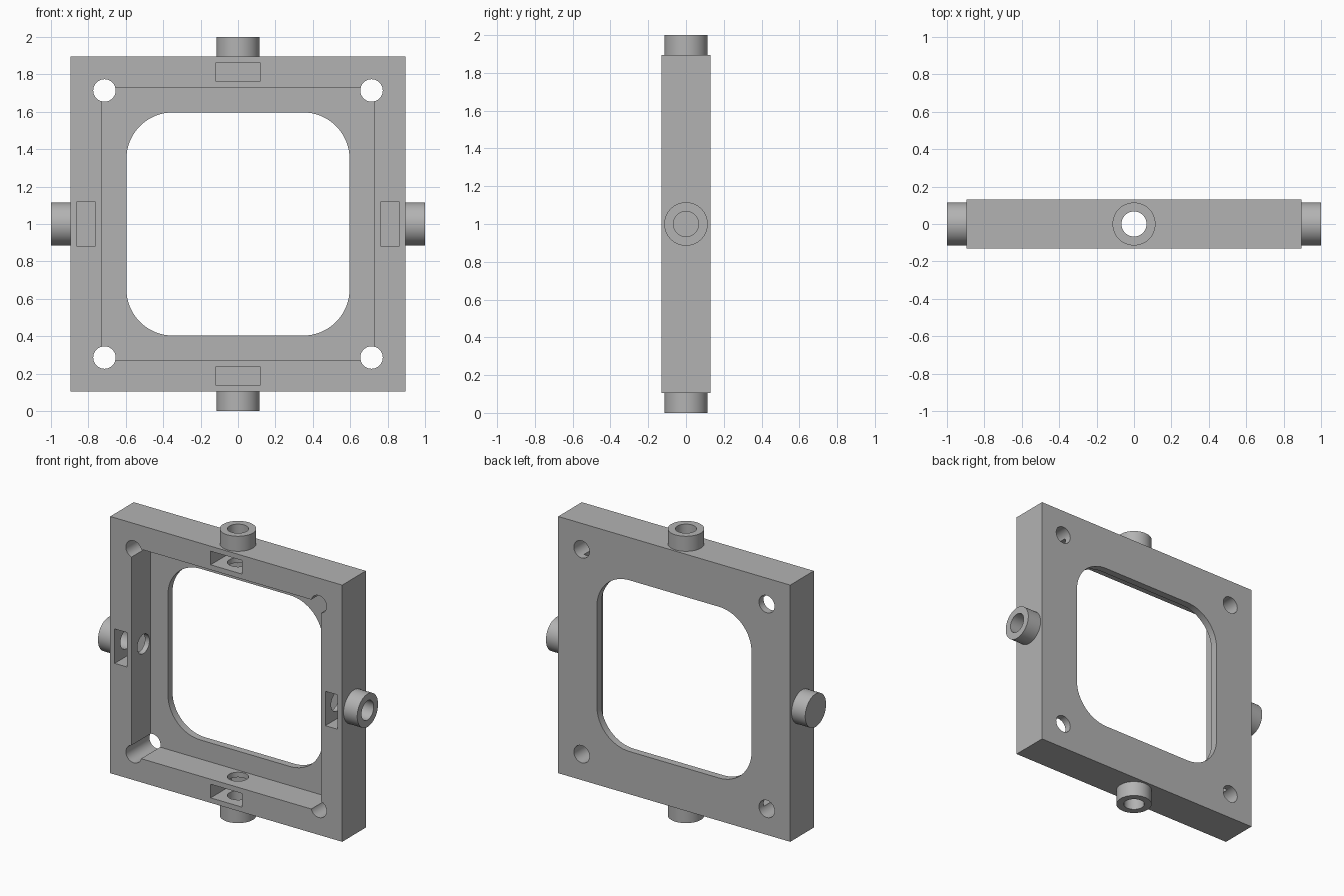
import bpy
import math
from mathutils import Matrix, Vector

if "Cube" in bpy.data.objects:
    bpy.data.objects.remove(bpy.data.objects["Cube"], do_unlink=True)

MID = Vector((0, 0, 1))      # centre of the frame
HALF, DEPTH = 0.895, 0.13    # half width and half thickness

grey = bpy.data.materials.new("plain grey")
grey.use_nodes = True
grey.diffuse_color = (0.45, 0.45, 0.45, 1)
grey.node_tree.nodes["Principled BSDF"].inputs["Base Color"].default_value = (0.45, 0.45, 0.45, 1)


def finish(name):
    ob = bpy.context.object
    ob.name = name
    ob.data.materials.append(grey)
    return ob


def box(name, x, y, z):
    """Box from three (low, high) ranges, with z measured from the frame centre."""
    centre = Vector([sum(r) / 2 for r in (x, y, z)]) + MID
    bpy.ops.mesh.primitive_cube_add(size=1)
    ob = finish(name)
    size = Matrix.Diagonal([r[1] - r[0] for r in (x, y, z)] + [1])
    ob.data.transform(Matrix.Translation(centre) @ size)
    return ob


def cylinder(name, radius, start, end):
    """Round bar between two points measured from the frame centre."""
    a, b = Vector(start), Vector(end)
    bpy.ops.mesh.primitive_cylinder_add(vertices=64, radius=radius, depth=(b - a).length)
    ob = finish(name)
    turn = (b - a).to_track_quat('Z', 'Y').to_matrix().to_4x4()
    ob.data.transform(Matrix.Translation((a + b) / 2 + MID) @ turn)
    return ob


def combine(target, tool, operation):
    mod = target.modifiers.new(operation.lower(), 'BOOLEAN')
    mod.operation, mod.solver, mod.object = operation, 'EXACT', tool
    bpy.context.view_layer.objects.active = target
    bpy.ops.object.modifier_apply(modifier=mod.name)
    bpy.data.objects.remove(tool, do_unlink=True)


# Square body
frame = box("mounting_frame", (-HALF, HALF), (-DEPTH, DEPTH), (-HALF, HALF))

# Round bosses on the four sides
sides = [Vector((1, 0, 0)), Vector((-1, 0, 0)), Vector((0, 0, 1)), Vector((0, 0, -1))]
for d in sides:
    combine(frame, cylinder("boss", 0.115, d * 0.88, d), 'UNION')

# Square recess open to the front
combine(frame, box("recess", (-0.73, 0.73), (-0.3, 0.08), (-0.73, 0.73)), 'DIFFERENCE')

# Rounded window through the back plate
window = box("window", (-0.597, 0.597), (-0.3, 0.3), (-0.597, 0.597))
bevel = window.modifiers.new("corners", 'BEVEL')
bevel.width, bevel.segments, bevel.limit_method = 0.25, 16, 'WEIGHT'
weights = window.data.attributes.new("bevel_weight_edge", 'FLOAT', 'EDGE')
for e in window.data.edges:
    p, q = (window.data.vertices[i].co for i in e.vertices)
    weights.data[e.index].value = float(abs(p.y - q.y) > 0.1)
bpy.ops.object.modifier_apply(modifier=bevel.name)
combine(frame, window, 'DIFFERENCE')

# Corner bolt holes
for sx in (-1, 1):
    for sz in (-1, 1):
        x, z = sx * 0.714, sz * 0.714
        combine(frame, cylinder("bolt_hole", 0.06, (x, -0.3, z), (x, 0.3, z)), 'DIFFERENCE')

# Nut slots and screw holes in each side
for d in sides:
    near, far = d * 0.765, d * 0.86
    x, z = [tuple(sorted((near[i], far[i]))) if d[i] else (-0.12, 0.12) for i in (0, 2)]
    combine(frame, box("nut_slot", x, (-0.3, 0.1), z), 'DIFFERENCE')
    combine(frame, cylinder("screw_hole", 0.067, d * 0.65, d * 1.1), 'DIFFERENCE')

# Smooth the round walls, keep the corners crisp
bpy.ops.object.select_all(action='DESELECT')
frame.select_set(True)
bpy.context.view_layer.objects.active = frame
bpy.ops.object.shade_smooth_by_angle(angle=math.radians(30))
